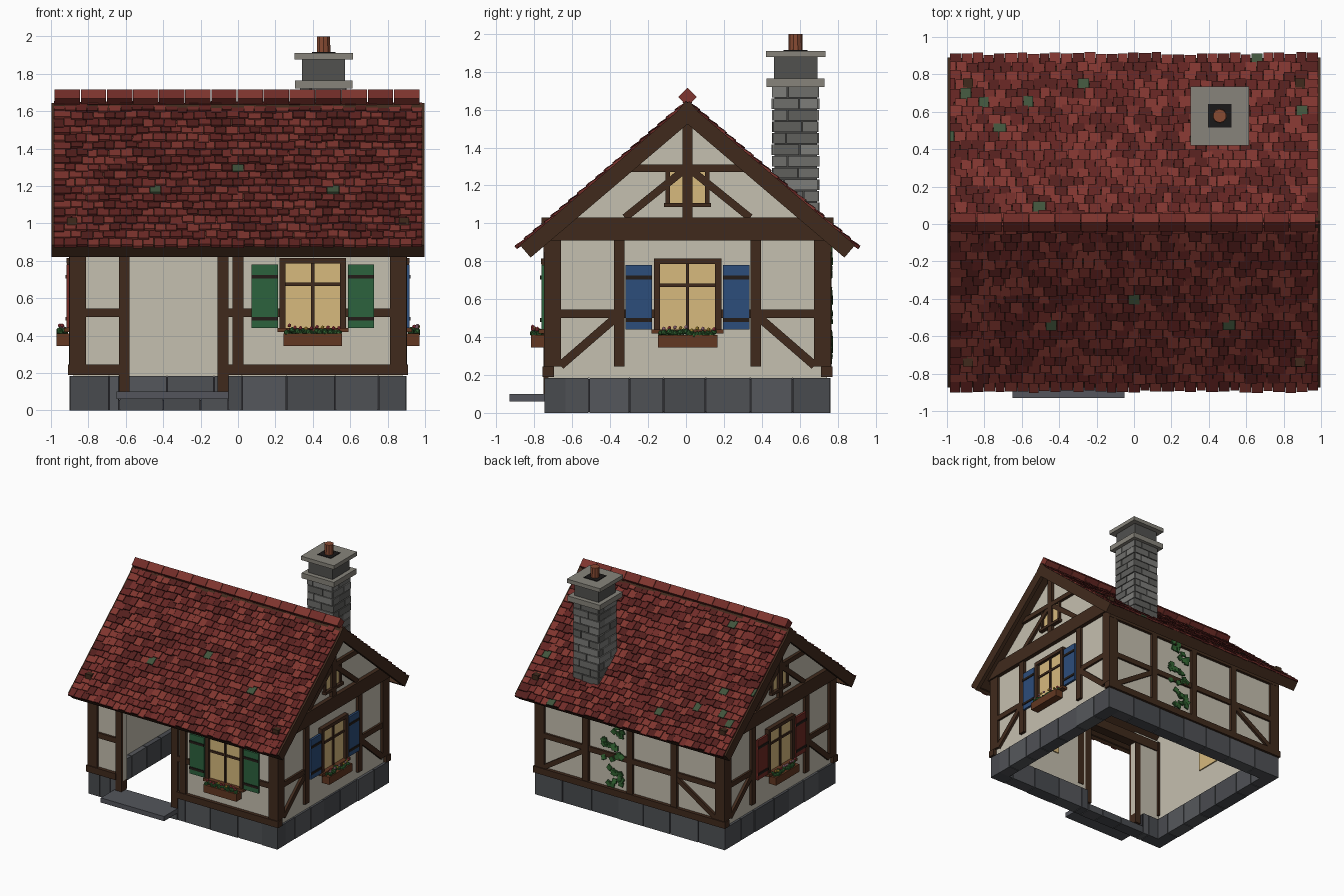
import bpy, bmesh, random
from math import radians, pi, atan2, hypot
from mathutils import Matrix, Vector

if "Cube" in bpy.data.objects:
    bpy.data.objects.remove(bpy.data.objects["Cube"])

random.seed(4)
T, R = Matrix.Translation, Matrix.Rotation
G = T((0, 0.008, 0))
parts = {}
WOOD, PLASTER, GLASS = (66, 46, 34), (196, 190, 174), (214, 184, 124)
BOX, IRON, GREEN = (98, 58, 38), (40, 34, 30), (52, 98, 52)


def part(name, col):
    """Mesh builder shared by all pieces with the same name."""
    if name not in parts:
        parts[name] = (bmesh.new(), col)
    return parts[name][0]


def box(name, col, M, x0, x1, y0, y1, z0, z1):
    c = T(((x0 + x1) / 2, (y0 + y1) / 2, (z0 + z1) / 2))
    s = Matrix.Diagonal((x1 - x0, y1 - y0, z1 - z0, 1))
    bmesh.ops.create_cube(part(name, col), size=1, matrix=G @ M @ c @ s)


def ball(name, col, M, p, r):
    bmesh.ops.create_icosphere(part(name, col), subdivisions=1, radius=r, matrix=G @ M @ T(p))


def wbox(name, col, M, u0, u1, z0, z1, d0, d1):
    """Box on a wall: u along the wall, d outwards."""
    box(name, col, M, u0, u1, -d1, -d0, z0, z1)


def brace(M, name, p, q, w, d=0.022):
    """Slanted timber on a wall between two (u, z) points."""
    a, L = atan2(q[1] - p[1], q[0] - p[0]), hypot(q[0] - p[0], q[1] - p[1])
    box(name, WOOD, M @ T((p[0], 0, p[1])) @ R(-a, 4, 'Y'), 0, L, -d, 0.01, -w / 2, w / 2)


WX, WY = 0.88, 0.735
walls = {n: R(a, 4, 'Z') @ T((0, -d, 0)) for n, a, d in
         (("front", 0, WY), ("right", pi / 2, WX), ("back", pi, WY), ("left", -pi / 2, WX))}
F, B = walls["front"], walls["back"]
I = Matrix()

# plaster walls: front with door gap, back, and two gables
for u0, u1 in ((-WX, -0.58), (-0.11, WX)):
    wbox("front_wall", PLASTER, F, u0, u1, 0.185, 0.95, -0.05, 0)
wbox("back_wall", PLASTER, B, -WX, WX, 0.185, 0.95, -0.05, 0)
for side in ("right", "left"):
    bm = part(side + "_gable_wall", PLASTER)
    prof = [(-WY, .185), (WY, .185), (WY, .95), (0, 1.575), (-WY, .95)]
    f = bm.faces.new([bm.verts.new(G @ walls[side] @ Vector((u, 0, z))) for u, z in prof])
    new = bmesh.ops.extrude_face_region(bm, geom=[f])["geom"]
    inward = walls[side].to_3x3() @ Vector((0, 0.05, 0))
    bmesh.ops.translate(bm, vec=inward, verts=[v for v in new if isinstance(v, bmesh.types.BMVert)])

# stone footing, lower in front of the door
for n, M in walls.items():
    half = (WX if n in ("front", "back") else WY) + 0.02
    cuts = ([-half, -0.69, -0.635, -0.4, -0.2, -0.05, 0.02, 0.26, 0.52, 0.75, half] if n == "front" else
            [-half + 2 * half * i / 7 + (random.uniform(-.03, .03) if 0 < i < 7 else 0) for i in range(8)])
    for i, (a, b) in enumerate(zip(cuts, cuts[1:])):
        top = 0.06 if n == "front" and a > -0.64 and b < -0.04 else 0.185
        g = random.randint(0, 2)
        wbox(f"foundation_stone_{g}", (74 + 6 * g, 76 + 6 * g, 80 + 6 * g), M,
             a + .003, b - .003, 0, top, -0.09, 0.018 + random.uniform(-.004, .004))
        wbox("foundation_core", (50, 50, 54), M, max(a, -half + .01), min(b, half - .01),
             0.005, top - .005, -0.08, 0.008)
box("door_step", (84, 86, 92), I, -0.65, -0.05, -0.938, -0.7, 0.06, 0.1)

# sill beams, wall plates, corner posts
for u0, u1 in ((-0.91, -0.63), (-0.06, 0.91)):
    wbox("sill_beam", WOOD, F, u0, u1, 0.19, 0.245, -0.03, 0.03)
wbox("sill_beam", WOOD, B, -0.91, 0.91, 0.19, 0.245, -0.03, 0.03)
for M in (F, B):
    wbox("wall_plate", WOOD, M, -0.9, 0.9, 0.85, 0.93, -0.06, 0.024)
for sx in (-1, 1):
    for sy in (-1, 1):
        box("corner_post", WOOD, T((sx * .857, sy * .712, 0)), -.045, .045, -.045, .045, .245, .93)

# front framing and open doorway
for a, b, z in ((-.635, -.58, .1), (-.11, -.05, .1), (-.03, .03, .245)):
    wbox("front_post", WOOD, F, a, b, z, 0.9, -0.055, 0.024)
for a, b in ((-.82, -.63), (-.06, -.02), (.03, .23), (.57, .82)):
    wbox("front_rail", WOOD, F, a, b, .5, .545, -.01, .018)

# back framing with braces in the end bays
for u in (-.42, 0, .42):
    wbox("back_post", WOOD, B, u - .028, u + .028, .245, .9, -.01, .024)
wbox("back_rail", WOOD, B, -.82, .82, .5, .545, -.01, .018)
for s in (-1, 1):
    brace(B, "back_brace", (s * .82, .25), (s * .43, .5), .04)


def window(side, u, shutter):
    """Casement with shutters and a planted flower box."""
    M, n = walls[side], side + "_window_"
    wbox(n + "glass", GLASS, M, u - .16, u + .16, .44, .79, -.06, .012)
    for s in (-1, 1):
        e = u + s * .162
        wbox(n + "frame", WOOD, M, e - .016, e + .016, .43, .81, -.02, .035)
        e = u + s * .257
        wbox(side + "_shutter", shutter, M, e - .07, e + .07, .44, .78, .018, .036)
        for z in (.49, .715):
            wbox(side + "_shutter_strap", IRON, M, e - .07, e + .07, z - .01, z + .01, .034, .042)
    wbox(n + "frame", WOOD, M, u - .178, u + .178, .785, .815, -.02, .037)
    wbox(n + "bar", WOOD, M, u - .009, u + .009, .44, .79, 0, .024)
    wbox(n + "bar", WOOD, M, u - .15, u + .15, .665, .683, 0, .022)
    wbox(n + "sill", BOX, M, u - .19, u + .19, .418, .44, -.02, .05)
    wbox(side + "_flower_box", BOX, M, u - .157, u + .157, .345, .41, .02, .09)
    for i in range(20):
        x = u - .14 + .28 * i / 19
        ball("flower_leaves", GREEN, M, (x, -random.uniform(.04, .08), random.uniform(.41, .43)), .018)
        if i % 2:
            k = random.randrange(3)
            ball(f"flowers_{k}", ((190, 70, 80), (220, 180, 70), (210, 150, 170))[k], M,
                 (x, -random.uniform(.05, .085), random.uniform(.435, .455)), .011)


window("front", .4, (48, 98, 64))
window("right", 0, (48, 78, 122))
window("left", 0, (112, 46, 40))

# gable framing, same on both ends
for side in ("right", "left"):
    M, n = walls[side], side + "_gable_"
    wbox(n + "tie_beam", WOOD, M, -.77, .77, .91, 1.03, -.02, .035)
    wbox(n + "collar", WOOD, M, -.36, .36, 1.27, 1.31, -.01, .026)
    wbox(n + "king_post", WOOD, M, -.026, .026, 1.03, 1.58, -.01, .028)
    wbox(n + "vent_glass", GLASS, M, -.1, .1, 1.1, 1.27, -.06, .008)
    wbox(n + "vent_sill", WOOD, M, -.125, .125, 1.085, 1.108, -.01, .034)
    for s in (-1, 1):
        wbox(n + "vent_frame", WOOD, M, s * .105 - .012, s * .105 + .012, 1.1, 1.28, -.01, .02)
        wbox(n + "post", WOOD, M, s * .36 - .028, s * .36 + .028, .245, .92, -.01, .024)
        wbox(n + "rail", WOOD, M, min(s * .34, s * .69), max(s * .34, s * .69), .5, .545, -.01, .018)
        wbox(n + "rail", WOOD, M, min(s * .17, s * .37), max(s * .17, s * .37), .5, .545, -.01, .012)
        brace(M, n + "brace", (s * .67, .25), (s * .37, .51), .045)
        brace(M, n + "brace", (s * .33, 1.03), (s * .02, 1.28), .04)

# roof slopes: slab, eave board, barge boards, rows of tiles
REDS = ((112, 48, 44), (98, 40, 38), (126, 56, 50), (84, 36, 34))
ROWS, COLS, LEN = 19, 33, 1.19
for k in (0, pi):
    M = R(k, 4, 'Z') @ T((0, 0, 1.655)) @ R(radians(40.4), 4, 'X')
    box("roof_deck", WOOD, M, -.975, .975, -1.16, 0, -.065, -.02)
    box("eave_board", WOOD, M, -.99, .99, -1.172, -1.145, -.1, -.018)
    for s in (-1, 1):
        box("barge_board", WOOD, M, s * .982 - .016, s * .982 + .016, -1.172, 0, -.1, -.014)
    step, w = (LEN - .02) / ROWS, 1.97 / COLS
    for r in range(ROWS):
        t = LEN - r * step
        edges = [-.985] + [-.985 + (c + .5 * (r % 2)) * w + random.uniform(-.006, .006)
                           for c in range(1, COLS)] + [.985]
        for a, b in zip(edges, edges[1:]):
            j = random.uniform(-.012, .008)
            moss = random.random() < (.03 if 2 < r < 9 else .003)
            i = 4 if moss else random.randrange(4)
            Mt = M @ T((0, -t - j, random.uniform(-.003, .003))) @ R(radians(-8), 4, 'X')
            box(f"roof_tiles_{i}", (66, 84, 62) if moss else REDS[i], Mt,
                a + .0015, b - .0015, 0, step * 1.35, -.016, 0)

# ridge caps, square bars turned on edge
for i in range(14):
    x = -.98 + i * .1395
    h = .033 + random.uniform(0, .002)
    box(f"ridge_caps_{i % 2}", REDS[i % 2 * 2], T((0, 0, 1.667)) @ R(pi / 4, 4, 'X'), x, x + .136, -h, h, -h, h)

# stone chimney: core, staggered courses, caps and clay pot
C = T((.458, .57, 0))
box("chimney_core", (70, 70, 68), C, -.112, .112, -.112, .112, .92, 1.73)
for r in range(13):
    z = .93 + r * .061
    for k in range(4):
        m = -.02 + random.uniform(-.02, .02) + (.045 if r % 2 else -.03)
        for a, b in ((-.12, m), (m, .12)):
            g = random.randrange(3)
            v = 96 + g * 14
            box(f"chimney_stones_{g}", (v, v, v - 3), C @ R(k * pi / 2, 4, 'Z'), a + .003, b - .003,
                -.121 - random.uniform(0, .006), -.09, z + .003, z + .058)
box("chimney_collar", (134, 131, 122), C, -.153, .153, -.153, .153, 1.72, 1.765)
box("chimney_neck", (82, 82, 80), C, -.115, .115, -.115, .115, 1.765, 1.88)
box("chimney_cap", (134, 131, 122), C, -.157, .157, -.157, .157, 1.877, 1.91)
box("chimney_flue", (32, 30, 30), C, -.063, .063, -.063, .063, 1.9, 1.915)
bmesh.ops.create_cone(part("chimney_pot", (134, 76, 54)), cap_ends=True, segments=10, radius1=.038,
                      radius2=.036, depth=.09, matrix=G @ C @ T((0, 0, 1.955)))

# ivy climbing the back wall
for i in range(44):
    z = random.choice((.3, .36, .4, .52, .62, .74, .8, .84)) + random.uniform(-.03, .03)
    u = -.16 + random.uniform(-.05, .05) + .04 * (1 if int(z * 10) % 2 else -1)
    Ml = B @ T((u, -.02, z)) @ R(random.uniform(0, pi), 4, 'Y') @ R(random.uniform(-.4, .4), 4, 'X')
    box("ivy_leaves", GREEN, Ml, -.02, .02, -.006, .006, -.02, .02)

# turn the builders into objects
for name, (bm, col) in parts.items():
    bmesh.ops.recalc_face_normals(bm, faces=bm.faces)
    me = bpy.data.meshes.new(name)
    bm.to_mesh(me)
    bm.free()
    mat = bpy.data.materials.new(name)
    mat.diffuse_color = [(c / 255) ** 2.2 for c in col] + [1]
    mat.use_nodes = True
    mat.node_tree.nodes["Principled BSDF"].inputs["Base Color"].default_value = mat.diffuse_color
    me.materials.append(mat)
    bpy.context.collection.objects.link(bpy.data.objects.new(name, me))
